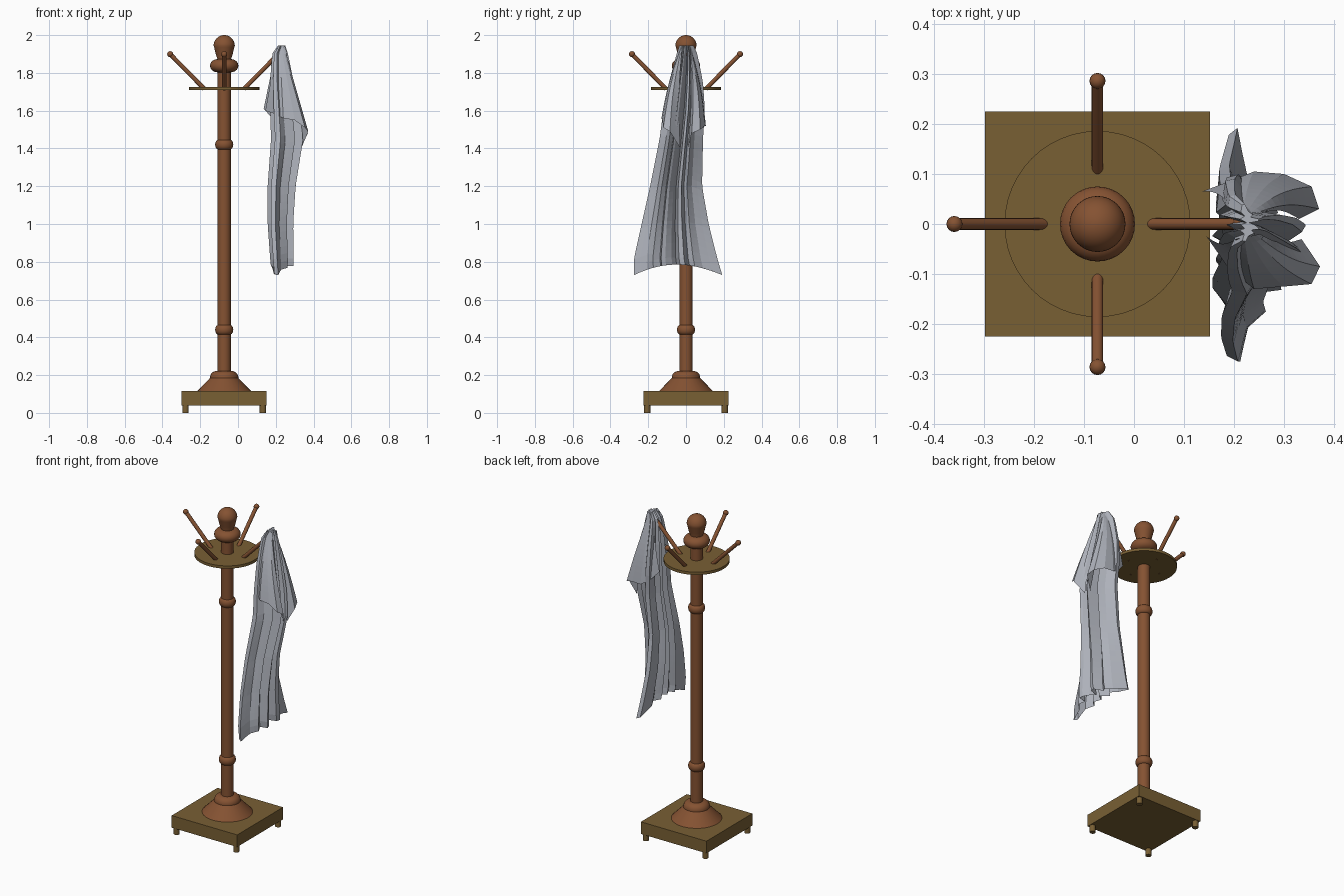
import bpy, bmesh, math
from mathutils import Vector

if "Cube" in bpy.data.objects:
    bpy.data.objects.remove(bpy.data.objects["Cube"])

PX = -0.073  # pole axis


def material(name, rgb):
    m = bpy.data.materials.new(name)
    m.diffuse_color = (*rgb, 1)
    m.use_nodes = True
    m.node_tree.nodes["Principled BSDF"].inputs["Base Color"].default_value = m.diffuse_color
    return m


WOOD = material("red_brown_wood", (0.235, 0.085, 0.032))
OLIVE = material("olive_wood", (0.19, 0.115, 0.034))
CLOTH = material("grey_cloth", (0.42, 0.44, 0.49))


def finish(name, bm, mat, smooth=None):
    bmesh.ops.recalc_face_normals(bm, faces=bm.faces[:])
    me = bpy.data.meshes.new(name)
    bm.to_mesh(me)
    bm.free()
    me.materials.append(mat)
    ob = bpy.data.objects.new(name, me)
    bpy.context.collection.objects.link(ob)
    if smooth:
        bpy.ops.object.select_all(action='DESELECT')
        ob.select_set(True)
        bpy.context.view_layer.objects.active = ob
        bpy.ops.object.shade_smooth_by_angle(angle=math.radians(smooth))
    return ob


def loft(bm, rings, closed=True):
    rows = [[bm.verts.new(p) for p in r] for r in rings]
    n = len(rows[0])
    for a, b in zip(rows, rows[1:]):
        for i in range(n if closed else n - 1):
            j = (i + 1) % n
            bm.faces.new((a[i], a[j], b[j], b[i]))
    return rows


def lathe(name, profile, mat, x=PX, y=0, n=32):
    """Revolve (radius, z) points and cap both ends."""
    bm = bmesh.new()
    rows = loft(bm, [[(x + r * math.cos(2 * math.pi * i / n), y + r * math.sin(2 * math.pi * i / n), z)
                      for i in range(n)] for r, z in profile])
    bm.faces.new(rows[0])
    bm.faces.new(rows[-1])
    return finish(name, bm, mat, 35)


def bead(r0, r1, z, h, n=10):
    """Rounded ring profile bulging from r0 to r1."""
    return [(r0 + (r1 - r0) * math.sin(math.pi * i / n), z - h * math.cos(math.pi * i / n)) for i in range(n + 1)]


# Square base and feet
bm = bmesh.new()
bmesh.ops.create_cube(bm, size=1)
for v in bm.verts:
    v.co = Vector((v.co.x * 0.45 + PX, v.co.y * 0.45, v.co.z * 0.075 + 0.0775))
finish("base", bm, OLIVE)
for sx in (-1, 1):
    for sy in (-1, 1):
        lathe("foot", [(0.017, 0), (0.017, 0.045)], OLIVE, PX + sx * 0.205, sy * 0.205, 16)

# Turned pole, rings, tray and finial
lathe("pole_foot", [(0.145, 0.113), (0.075, 0.185), (0.075, 0.192), (0.07, 0.206), (0.06, 0.216), (0.045, 0.222), (0.03, 0.222)], WOOD)
lathe("pole", [(0.035, 0.2), (0.035, 1.85)], WOOD)
for z in (0.44, 1.42):
    lathe("pole_ring", bead(0.03, 0.048, z, 0.026), WOOD)
lathe("collar", bead(0.035, 0.075, 1.838, 0.035), WOOD)
lathe("tray", [(0.186, 1.709), (0.186, 1.726)], OLIVE, n=48)
lathe("finial", [(0.036, 1.85), (0.036, 1.873), (0.045, 1.90), (0.053, 1.935)] +
      [(0.056 * math.cos(a), 1.944 + 0.056 * math.sin(a)) for a in [math.pi / 2 * i / 10 for i in range(10)]] + [(0.002, 2.0)], WOOD)

# Four slanted pegs with round tips
for k in range(4):
    d = Vector((math.cos(k * math.pi / 2), math.sin(k * math.pi / 2), 0))
    a = Vector((PX, 0, 1.715)) + d * 0.105
    b = Vector((PX, 0, 1.899)) + d * 0.286
    axis = (b - a).normalized()
    side = Vector((0, 0, 1)).cross(d)
    up = axis.cross(side)
    bm = bmesh.new()
    rows = loft(bm, [[p + 0.0115 * (side * math.cos(t) + up * math.sin(t))
                      for t in [2 * math.pi * i / 16 for i in range(16)]] for p in (a, b)])
    bm.faces.new(rows[0])
    ball = bmesh.ops.create_uvsphere(bm, u_segments=16, v_segments=10, radius=0.016)
    bmesh.ops.translate(bm, vec=b, verts=ball["verts"])
    finish("peg", bm, WOOD, 40)

# Hanging cloth: pleated section scaled by limits (z, xmin, xmax, ymin, ymax)
LIMITS = [(1.945, .212, .25, -.035, .04), (1.9, .18, .265, -.05, .06), (1.75, .17, .295, -.09, .09),
          (1.6, .17, .325, -.12, .1), (1.45, .175, .345, -.14, .09), (1.2, .157, .305, -.19, .085),
          (1.0, .157, .292, -.235, .12), (.82, .17, .295, -.275, .165), (.72, .18, .29, -.275, .195)]
PLEATS = [(-.5, 1), (-.1, .6), (.35, .42), (.1, .3), (1, .2), (.9, .08), (0, 0), (.5, -.1), (.9, -.25), (1, -.35),
          (.2, -.38), (.5, -.55), (-.1, -.7), (-.4, -1), (-.75, -.95), (-.55, -.6), (-1, -.4), (-.5, -.3),
          (-.9, -.1), (-.3, 0), (-1, .2), (-.5, .35), (-.9, .55), (-.8, .95)]


def limits(z):
    for a, b in zip(LIMITS, LIMITS[1:]):
        if z >= b[0]:
            t = (a[0] - z) / (a[0] - b[0])
            return [p + (q - p) * t for p, q in zip(a[1:], b[1:])]
    return LIMITS[-1][1:]


pts = []
for i, p in enumerate(PLEATS):
    q = PLEATS[(i + 1) % len(PLEATS)]
    pts += [p, ((p[0] + q[0]) / 2, (p[1] + q[1]) / 2)]
rings = []
for k in range(31):
    t = k / 30
    ring = []
    for nx, ny in pts:
        z = 1.945 + (0.785 - 0.055 * ny * ny - 1.945) * t
        x0, x1, y0, y1 = limits(z)
        ring.append(((x0 + x1) / 2 + nx * (x1 - x0) / 2, (y0 + y1) / 2 + ny * (y1 - y0) / 2, z))
    rings.append(ring)
bm = bmesh.new()
rows = loft(bm, rings)
bm.faces.new(rows[0])
finish("hanging_cloth", bm, CLOTH)


# Short outer folds on each side, from the top down to a slanted hem
def flap(name, top, hem):
    bm = bmesh.new()
    grid = []
    for k in range(13):
        t = k / 12
        row = []
        for i in range(len(hem) * 2 - 1):
            j, h = divmod(i, 2)
            e = Vector(hem[j]) if not h else (Vector(hem[j]) + Vector(hem[j + 1])) / 2
            s = Vector(top[0]).lerp(Vector(top[1]), i / (len(hem) * 2 - 2))
            p = s.lerp(e, t)
            bulge = 0.012 * math.sin(math.pi * t)
            p.y += bulge if e.y > 0 else -bulge
            row.append(p)
        grid.append(row)
    loft(bm, grid, False)
    finish(name, bm, CLOTH)


flap("front_fold", [(.205, -.03, 1.93), (.252, -.02, 1.94)],
     [(.145, -.025, 1.6), (.19, -.09, 1.585), (.24, -.13, 1.56), (.30, -.125, 1.55), (.355, -.12, 1.51), (.372, -.085, 1.49), (.335, -.03, 1.40)])
flap("back_fold", [(.2, .03, 1.92), (.252, .02, 1.94)],
     [(.136, .065, 1.61), (.19, .085, 1.55), (.24, .105, 1.52), (.30, .1, 1.52), (.355, .075, 1.50), (.37, .03, 1.48), (.33, .01, 1.40)])
